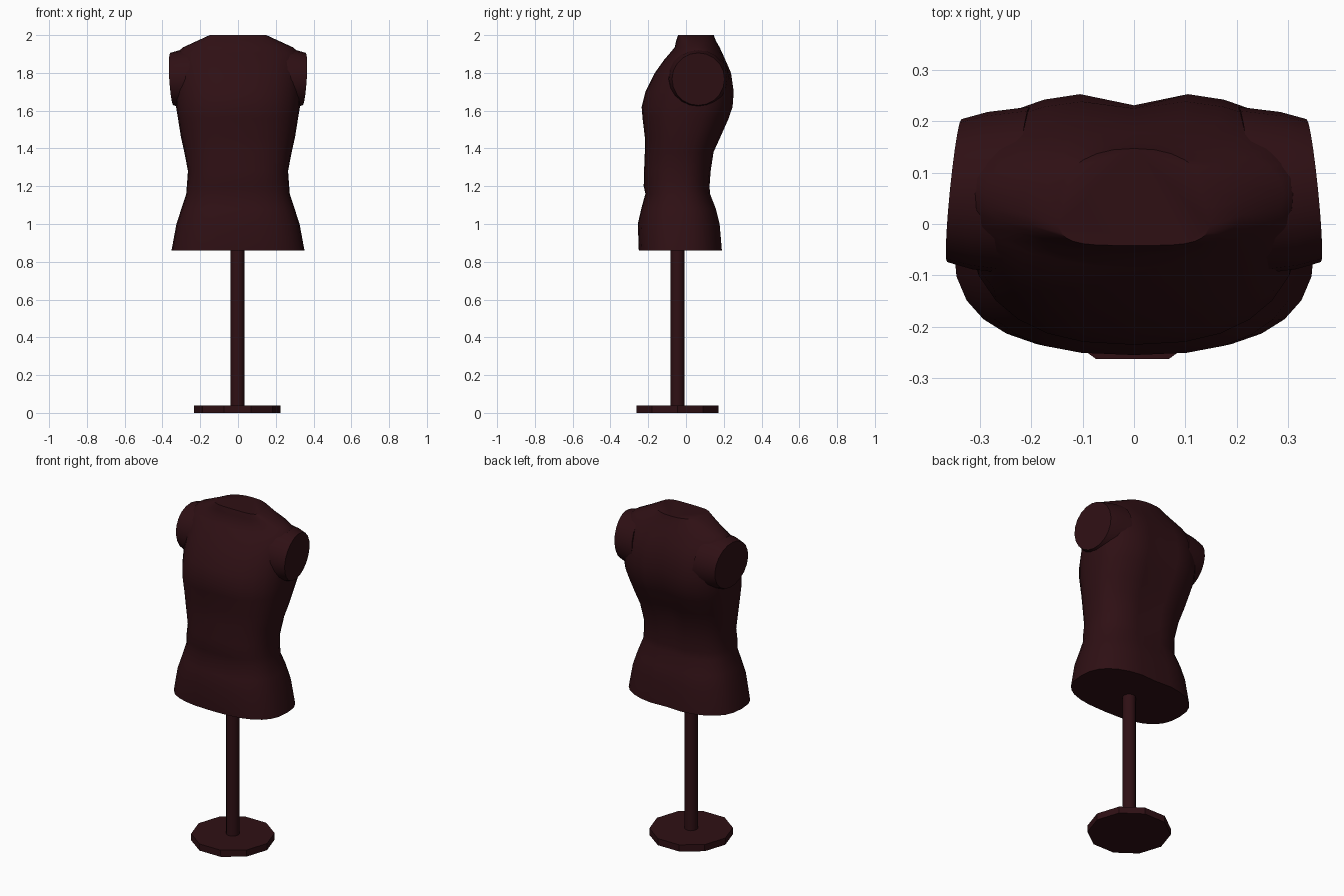
import bpy, bmesh, math

if "Cube" in bpy.data.objects:
    bpy.data.objects.remove(bpy.data.objects["Cube"])

mat = bpy.data.materials.new("dark_maroon")
mat.diffuse_color = (0.028, 0.005, 0.007, 1)
mat.use_nodes = True
mat.node_tree.nodes["Principled BSDF"].inputs["Base Color"].default_value = mat.diffuse_color


def finish(name, bm, angle=35):
    bmesh.ops.recalc_face_normals(bm, faces=bm.faces)
    me = bpy.data.meshes.new(name)
    bm.to_mesh(me)
    bm.free()
    ob = bpy.data.objects.new(name, me)
    bpy.context.collection.objects.link(ob)
    me.materials.append(mat)
    bpy.ops.object.select_all(action='DESELECT')
    ob.select_set(True)
    bpy.context.view_layer.objects.active = ob
    bpy.ops.object.shade_smooth_by_angle(angle=math.radians(angle))
    return ob


def loft(name, rings, angle=35):
    """Skin a stack of closed point rings and cap both ends."""
    bm = bmesh.new()
    vs = [[bm.verts.new(p) for p in r] for r in rings]
    n = len(vs[0])
    for a, b in zip(vs, vs[1:]):
        for i in range(n):
            j = (i + 1) % n
            bm.faces.new((a[i], a[j], b[j], b[i]))
    bm.faces.new(vs[0])
    bm.faces.new(vs[-1])
    return finish(name, bm, angle)


def body_ring(z, w, front, back, mid, nf, nb, groove, n=28):
    """Rounded cross-section with separate front/back fullness and a spine groove."""
    pts = []
    for i in range(n):
        a = 2 * math.pi * i / n
        c, s = math.cos(a), math.sin(a)
        e = 2 / (nb if s > 0 else nf)
        x = w * math.copysign(abs(c) ** e, c)
        depth = (back - mid) if s > 0 else (mid - front)
        y = mid + depth * math.copysign(abs(s) ** e, s)
        if s > 0:
            y -= groove * math.exp(-(x / 0.06) ** 2)
        pts.append((x, y, z))
    return pts


# Torso: height, half width, front y, back y, widest y, front/back fullness, groove
sections = [
    (0.86, 0.352, -0.250, 0.195, -0.03, 2.7, 2.5, 0.01),
    (1.00, 0.326, -0.255, 0.183, -0.03, 2.6, 2.5, 0.01),
    (1.08, 0.300, -0.237, 0.163, -0.03, 2.6, 2.5, 0.01),
    (1.16, 0.274, -0.215, 0.132, -0.04, 2.6, 2.5, 0.01),
    (1.20, 0.271, -0.224, 0.130, -0.04, 2.6, 2.5, 0.012),
    (1.28, 0.265, -0.222, 0.137, -0.03, 2.6, 2.5, 0.018),
    (1.38, 0.284, -0.218, 0.152, -0.02, 2.6, 2.5, 0.022),
    (1.46, 0.302, -0.218, 0.188, 0.00, 2.6, 2.5, 0.025),
    (1.56, 0.318, -0.230, 0.232, 0.02, 2.6, 2.6, 0.028),
    (1.62, 0.328, -0.235, 0.252, 0.04, 2.5, 2.6, 0.028),
    (1.70, 0.333, -0.215, 0.258, 0.05, 2.4, 2.6, 0.027),
    (1.80, 0.338, -0.165, 0.243, 0.06, 2.3, 2.5, 0.018),
    (1.87, 0.335, -0.115, 0.212, 0.06, 2.2, 2.3, 0.008),
    (1.905, 0.325, -0.085, 0.192, 0.06, 2.1, 2.1, 0),
    (1.935, 0.292, -0.060, 0.178, 0.06, 2.1, 2.0, 0),
    (1.97, 0.215, -0.052, 0.158, 0.05, 2.6, 2.1, 0),
    (2.00, 0.150, -0.042, 0.147, 0.03, 4.0, 2.3, 0),
]
loft("torso", [body_ring(*s) for s in sections], 40)


# Arm stumps: short sleeves ending in flat, slightly tilted round caps
def arm_ring(side, x0, r, n=20):
    pts = []
    for i in range(n):
        a = 2 * math.pi * i / n
        dy, dz = r * math.cos(a), r * math.sin(a)
        pts.append((side * (x0 + 0.06 * dz - 0.1 * dy), 0.065 + dy, 1.767 + dz))
    return pts


for side, label in ((-1, "left"), (1, "right")):
    loft(label + "_arm_stump", [arm_ring(side, 0.22, 0.163),
                                arm_ring(side, 0.30, 0.153),
                                arm_ring(side, 0.350, 0.139)])


# Stand: pole and ten-sided foot plate
def column(name, r, z0, z1, n, angle):
    rings = [[(-0.003 + r * math.cos(2 * math.pi * i / n),
               -0.045 + r * math.sin(2 * math.pi * i / n), z)
              for i in range(n)] for z in (z0, z1)]
    loft(name, rings, angle)


column("stand_pole", 0.037, 0.03, 0.90, 12, 35)
column("stand_base", 0.229, 0.0, 0.04, 10, 30)
